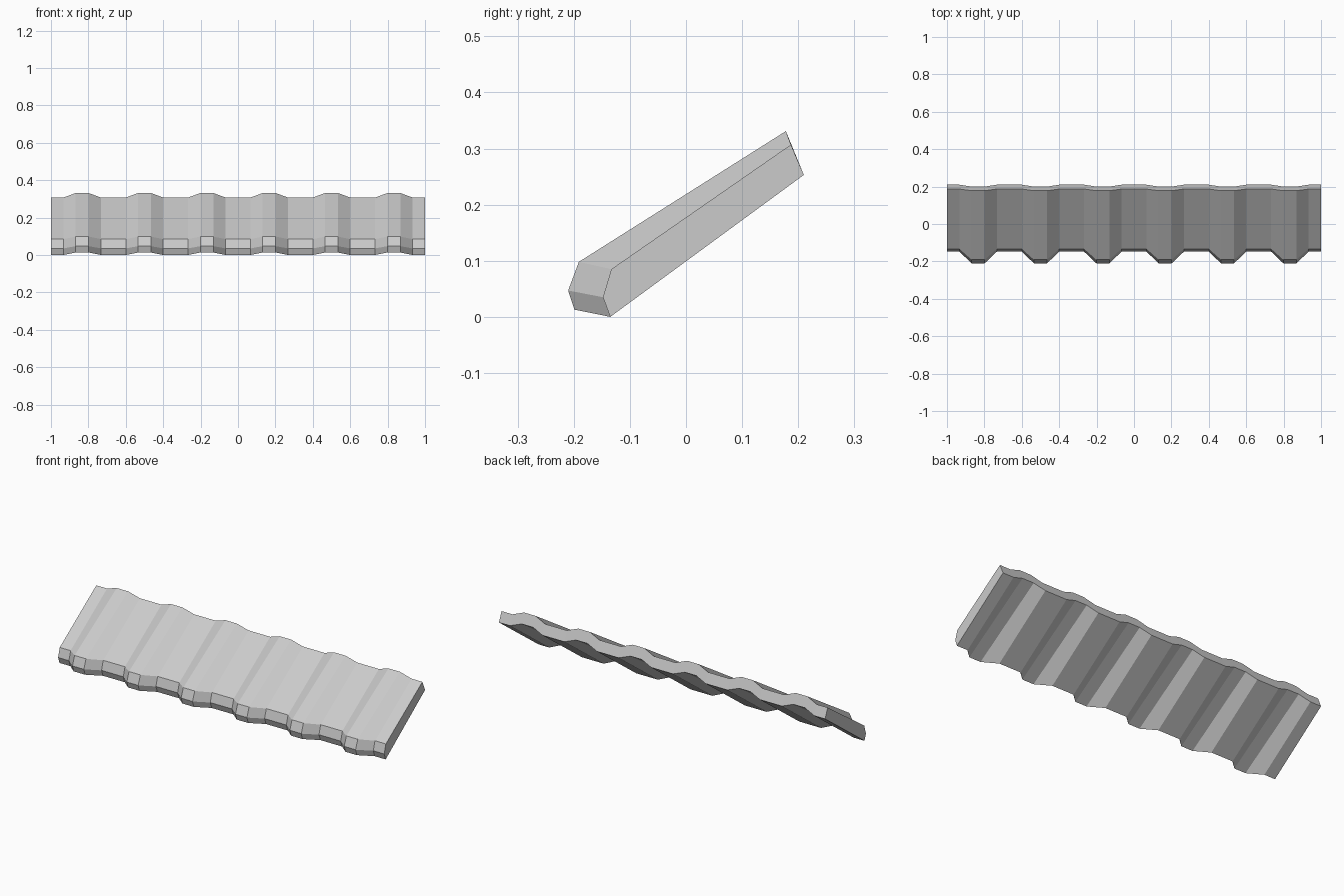
import bpy, bmesh

if "Cube" in bpy.data.objects:
    bpy.data.objects.remove(bpy.data.objects["Cube"])

# Plain grey material
mat = bpy.data.materials.new("light grey")
mat.diffuse_color = (0.6, 0.6, 0.6, 1)
mat.use_nodes = True
mat.node_tree.nodes["Principled BSDF"].inputs["Base Color"].default_value = mat.diffuse_color

# Side outlines (y, z): underside front, lip, upper front, back top, back bottom
VALLEY = [(-0.135, 0.0), (-0.148, 0.035), (-0.133, 0.085), (0.187, 0.307), (0.21, 0.253)]
CREST = [(-0.199, 0.013), (-0.21, 0.047), (-0.191, 0.098), (0.178, 0.331), (0.2, 0.276)]

# Stations along the length: six flat-topped ridges between flat valleys
stations = [(-1.0, VALLEY)]
for i in range(6):
    c = -5 / 6 + i / 3
    stations += [(c - 0.1, VALLEY), (c - 0.035, CREST), (c + 0.035, CREST), (c + 0.1, VALLEY)]
stations.append((1.0, VALLEY))

# Corrugated roof strip: loft the outlines and cap both ends
bm = bmesh.new()
rings = [[bm.verts.new((x, y, z)) for y, z in outline] for x, outline in stations]
n = len(VALLEY)
for a, b in zip(rings, rings[1:]):
    for k in range(n):
        j = (k + 1) % n
        bm.faces.new((a[k], a[j], b[j], b[k]))
bm.faces.new(rings[0])
bm.faces.new(rings[-1])
bmesh.ops.recalc_face_normals(bm, faces=bm.faces)

mesh = bpy.data.meshes.new("corrugated_roof_strip")
bm.to_mesh(mesh)
bm.free()
mesh.materials.append(mat)
obj = bpy.data.objects.new("corrugated_roof_strip", mesh)
bpy.context.collection.objects.link(obj)
